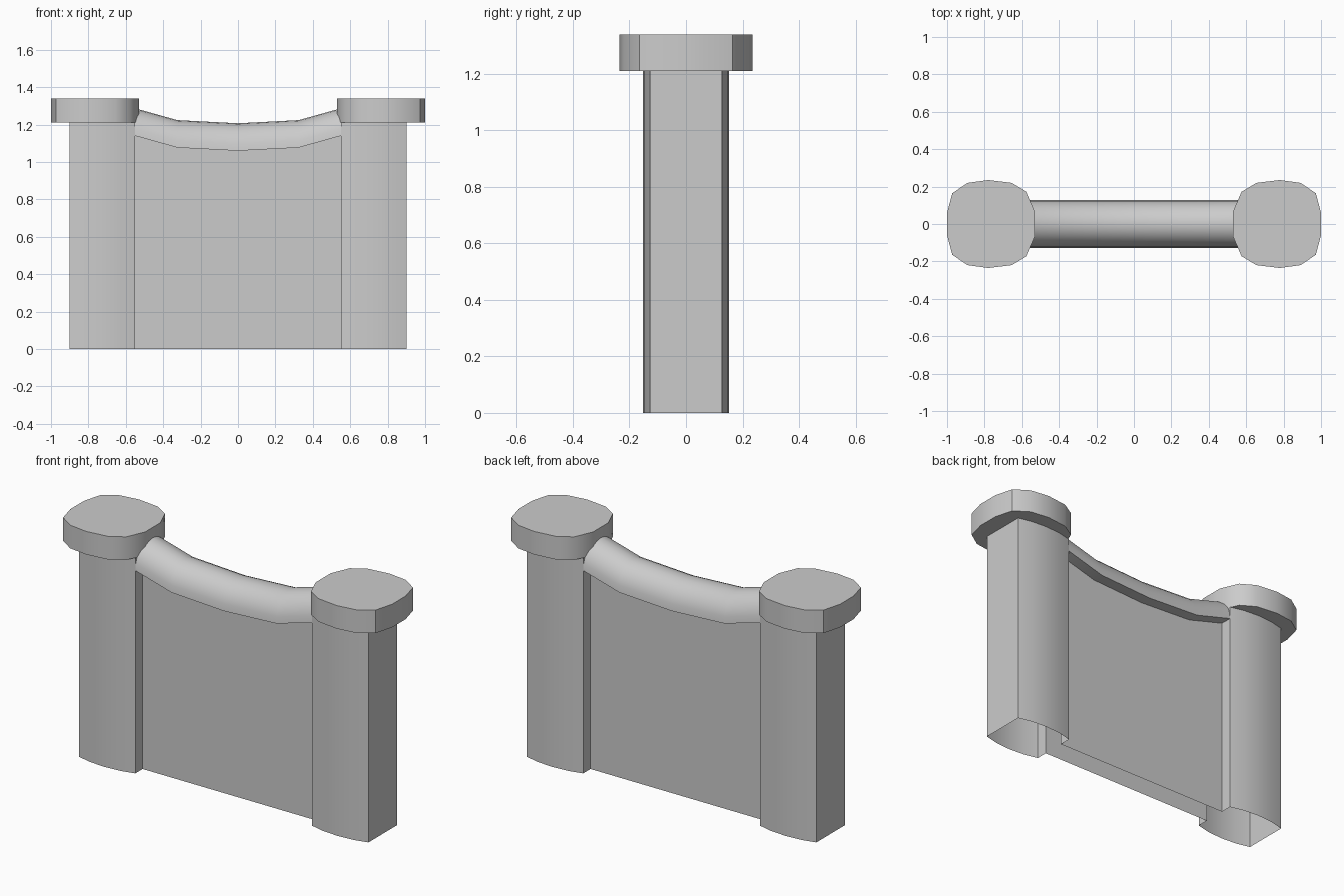
import bpy, bmesh, math

if "Cube" in bpy.data.objects:
    bpy.data.objects.remove(bpy.data.objects["Cube"])

POST_TOP, CAP_TOP = 1.21, 1.34
PANEL_Y = 0.062


def make_object(name, verts, faces):
    mesh = bpy.data.meshes.new(name)
    mesh.from_pydata(verts, [], faces)
    bm = bmesh.new()
    bm.from_mesh(mesh)
    bmesh.ops.recalc_face_normals(bm, faces=bm.faces)
    bm.to_mesh(mesh)
    bm.free()
    obj = bpy.data.objects.new(name, mesh)
    bpy.context.collection.objects.link(obj)
    bpy.ops.object.select_all(action='DESELECT')
    obj.select_set(True)
    bpy.context.view_layer.objects.active = obj
    bpy.ops.object.shade_smooth_by_angle(angle=math.radians(36))
    return obj


def loft(rows):
    """Skin a list of equally long point rows."""
    n = len(rows[0])
    verts = [p for row in rows for p in row]
    faces = [(i * n + j, i * n + j + 1, (i + 1) * n + j + 1, (i + 1) * n + j)
             for i in range(len(rows) - 1) for j in range(n - 1)]
    return verts, faces


# Half outlines (y >= 0), running from the inner to the outer end
post_half = [(0.55, PANEL_Y), (0.55, 0.127), (0.63, 0.146),
             (0.725, 0.153), (0.82, 0.146), (0.90, 0.127)]
cap_half = [(0.53, 0.068), (0.575, 0.172), (0.655, 0.22), (0.78, 0.235),
            (0.89, 0.22), (0.972, 0.165), (1.0, 0.06)]


def outline(half):
    return half + [(x, -y) for x, y in reversed(half)]


for side, s in (("left", -1), ("right", 1)):
    # Hollow post, open at the bottom and towards the panel
    ring = [(s * x, y) for x, y in outline(post_half)]
    rows = [[(x, y, z) for x, y in ring] for z in (0, POST_TOP)]
    make_object(side + "_post", *loft(rows))

    # Rounded-square cap
    ring = [(s * x, y) for x, y in outline(cap_half)]
    n = len(ring)
    verts = [(x, y, z) for z in (POST_TOP, CAP_TOP) for x, y in ring]
    faces = [(i, (i + 1) % n, n + (i + 1) % n, n + i) for i in range(n)]
    faces += [tuple(range(n)), tuple(range(n, 2 * n))]
    make_object(side + "_cap", verts, faces)

# Sagging path shared by the rail and the panels: x, underside height
sag = [(0.55, 1.14), (0.325, 1.077), (0, 1.06)]
path = [(-x, z) for x, z in sag] + [(x, z) for x, z in reversed(sag[:-1])]

# Arched handrail with a flat underside on both sides of the panels
rail_path = [(-0.62, 1.16)] + path + [(0.62, 1.16)]
section = [(-PANEL_Y, 0)]
section += [(-0.127 * math.cos(math.pi * i / 12), 0.147 * math.sin(math.pi * i / 12))
            for i in range(13)]
section += [(PANEL_Y, 0)]
make_object("handrail", *loft([[(x, y, z + h) for y, h in section]
                               for x, z in rail_path]))

# Front and back panels, hollow between
for name, y in (("front_panel", -PANEL_Y), ("back_panel", PANEL_Y)):
    verts = [(-0.55, y, 0), (0.55, y, 0)] + [(x, y, z) for x, z in reversed(path)]
    face = tuple(range(len(verts)))
    make_object(name, verts, [face if y < 0 else face[::-1]])
for name, flip in (("front_panel", -1), ("back_panel", 1)):
    mesh = bpy.data.objects[name].data
    if mesh.polygons[0].normal.y * flip < 0:
        mesh.flip_normals()
